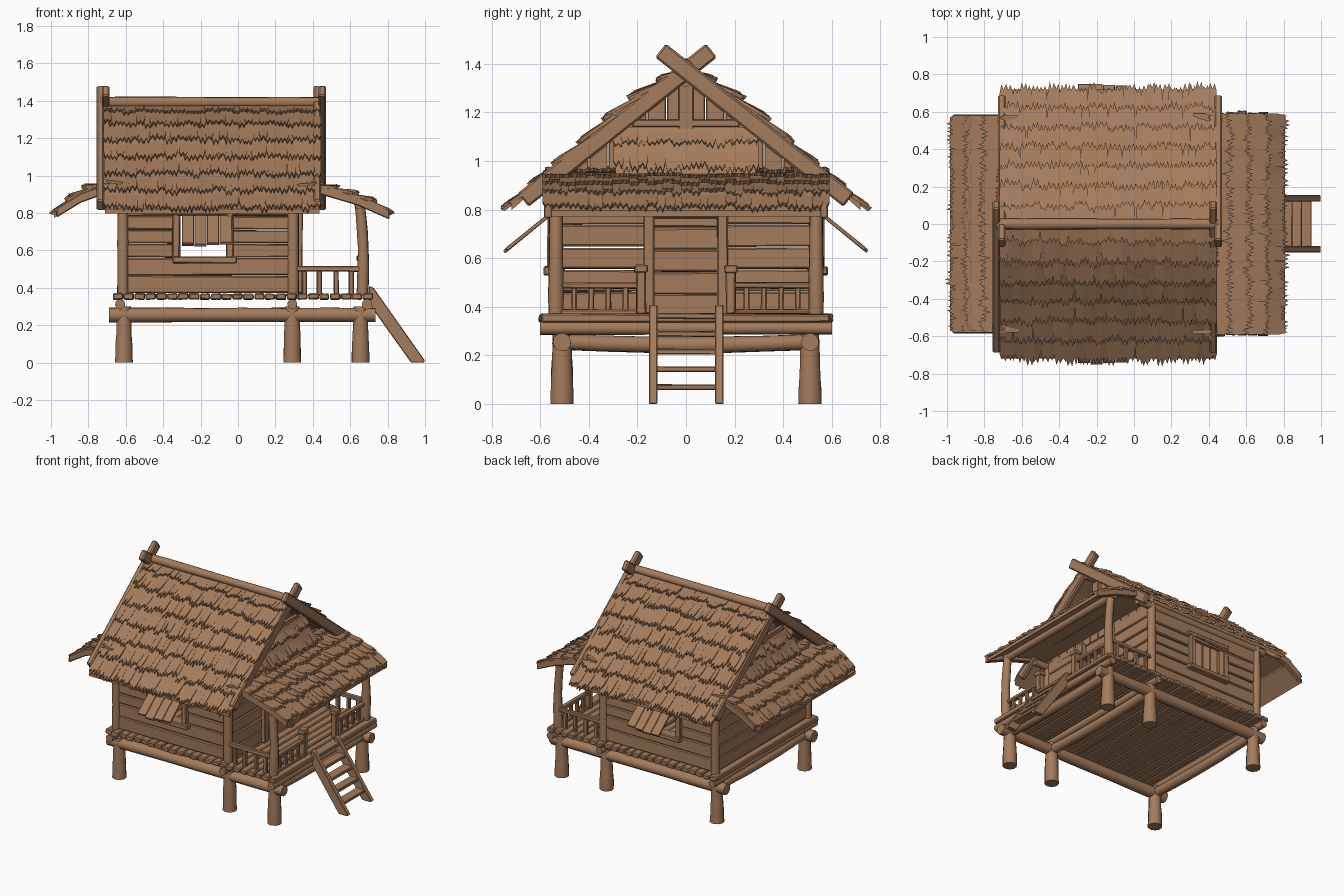
import bpy, bmesh, math, random
from mathutils import Vector as V

if "Cube" in bpy.data.objects:
    bpy.data.objects.remove(bpy.data.objects["Cube"])

random.seed(7)
R = random.uniform
wood = bpy.data.materials.new("warm_brown_wood")
wood.diffuse_color = (0.37, 0.20, 0.107, 1)
wood.use_nodes = True
wood.node_tree.nodes["Principled BSDF"].inputs["Base Color"].default_value = wood.diffuse_color


def finish(bm, name, bevel=0.0, smooth=False):
    bmesh.ops.recalc_face_normals(bm, faces=bm.faces)
    me = bpy.data.meshes.new(name)
    bm.to_mesh(me)
    bm.free()
    me.materials.append(wood)
    ob = bpy.data.objects.new(name, me)
    bpy.context.collection.objects.link(ob)
    if bevel:
        m = ob.modifiers.new("soft_edges", 'BEVEL')
        m.width, m.segments = bevel, 1
    if smooth:
        bpy.ops.object.select_all(action='DESELECT')
        ob.select_set(True)
        bpy.context.view_layer.objects.active = ob
        bpy.ops.object.shade_smooth_by_angle(angle=math.radians(40))


def prism(bm, a, b):
    """Closed solid between two matching outlines."""
    va, vb = [bm.verts.new(p) for p in a], [bm.verts.new(p) for p in b]
    n = len(a)
    bm.faces.new(va)
    bm.faces.new(vb[::-1])
    for i in range(n):
        bm.faces.new((va[i], vb[i], vb[(i + 1) % n], va[(i + 1) % n]))


def box(bm, x0, x1, y0, y1, z0, z1, j=0.0):
    a = [(x0, y0), (x1, y0), (x1, y1), (x0, y1)]
    prism(bm, [(x + R(-j, j), y + R(-j, j), z0 + R(-j, j)) for x, y in a],
          [(x + R(-j, j), y + R(-j, j), z1 + R(-j, j)) for x, y in a])


def log(bm, p, q, r0, r1, bend=(0, 0, 0), sides=10, steps=6):
    """Slightly uneven round log, optionally bowed."""
    p, q, bend = V(p), V(q), V(bend)
    d = (q - p).normalized()
    u = d.orthogonal().normalized()
    w = d.cross(u)
    rings = []
    for i in range(steps + 1):
        t = i / steps
        c = p.lerp(q, t) + bend * math.sin(math.pi * t)
        r = (r0 + (r1 - r0) * t) * R(0.95, 1.05)
        rings.append([bm.verts.new(c + r * (u * math.cos(k * math.tau / sides) + w * math.sin(k * math.tau / sides)))
                      for k in range(sides)])
    bm.faces.new(rings[0])
    bm.faces.new(rings[-1])
    for a, b in zip(rings, rings[1:]):
        for k in range(sides):
            bm.faces.new((a[k], a[(k + 1) % sides], b[(k + 1) % sides], b[k]))


def thatch(name, prof, s0, s1, place, rows, spacing=0.036):
    """Under-sheet plus rows of ragged straw tufts following a roof profile."""
    bm = bmesh.new()
    pts = [V(p) for p in prof]
    lens = [(b - a).length for a, b in zip(pts, pts[1:])]
    total = sum(lens)

    def at(t):
        s = max(t, 0) * total
        for i, l in enumerate(lens):
            if s <= l or i == len(lens) - 1:
                return pts[i].lerp(pts[i + 1], s / l) if s <= l else pts[i + 1] + (pts[i + 1] - pts[i]) * ((s - l) / l)
            s -= l
    top = [(p.x, p.y - 0.02) for p in pts]
    end = at(0.95)
    top[-1] = (end.x, end.y - 0.02)
    outline = top + [(x, z - 0.025) for x, z in reversed(top)]
    prism(bm, [place(x, s0 + 0.01, z) for x, z in outline], [place(x, s1 - 0.01, z) for x, z in outline])
    n = round((s1 - s0) / spacing)
    step = (s1 - s0) / n
    for i in range(rows):
        for k in range(n):
            a = at((i - 0.35) / rows)
            b = at((i + 1 + R(-0.22, 0.08)) / rows)
            d = (b - a).normalized()
            nrm = V((-d.y, d.x))
            a, b = a - nrm * 0.02, b + nrm * R(-0.004, 0.010)
            w = step * 0.62
            c = min(max(s0 + (k + 0.5) * step + R(-.008, .008), s0 + w), s1 - w)
            shape = [(0, -w), (R(.6, .75), -w), (R(.9, 1), -.5 * w), (R(.7, .82), 0),
                     (R(.92, 1), .5 * w), (R(.6, .75), w), (0, w)]
            up = [(a.lerp(b, f), c + s) for f, s in shape]
            prism(bm, [place(p.x, s, p.y) for p, s in up],
                  [place(p.x - nrm.x * .014, s, p.y - nrm.y * .014) for p, s in up])
    finish(bm, name)


# foundation posts and beams
bm = bmesh.new()
for x in (-0.61, 0.29, 0.655):
    for y in (-0.51, 0.51):
        log(bm, (x, y, 0), (x, y, 0.30), 0.05, 0.038, sides=12)
finish(bm, "stilts", smooth=True)
bm = bmesh.new()
for y in (-0.51, 0.51):
    log(bm, (-0.69, y, 0.255), (0.735, y, 0.255), 0.04, 0.037)
for x in (-0.61, 0.29, 0.655):
    log(bm, (x, -0.5, 0.255), (x, 0.5, 0.255), 0.033, 0.033, (0, 0, -0.012))
for x in (-0.63, 0.29, 0.69):
    log(bm, (x, -0.6, 0.312), (x, 0.6, 0.312), 0.027, 0.025)
finish(bm, "floor_beams", smooth=True)

# floor planks
bm = bmesh.new()
for i in range(24):
    x = -0.67 + i * 0.058
    e = R(0, .015)
    box(bm, x + .002, x + .057, -0.605 + e, 0.605 - R(0, .015), 0.337, 0.37, 0.003)
finish(bm, "floor_planks", 0.006)

# upright posts and top plates
bm = bmesh.new()
for y in (-0.535, 0.535):
    for x in (-0.615, 0.295):
        log(bm, (x, y, 0.36), (x, y, 0.92), 0.031, 0.029)
    log(bm, (0.665, y, 0.36), (0.65, y, 0.86), 0.032, 0.028, (0.012, 0, 0))
    log(bm, (-0.68, y, 0.90), (0.42, y, 0.90), 0.025, 0.025)
log(bm, (0.65, -0.57, 0.845), (0.65, 0.57, 0.845), 0.026, 0.026)
log(bm, (-0.7, 0, 1.33), (0.42, 0, 1.33), 0.025, 0.025)
finish(bm, "house_posts", smooth=True)

# wall boards; long walls have window openings
bm = bmesh.new()
zs = [0.37, 0.465, 0.56, 0.635, 0.71, 0.785, 0.89]
for z0, z1 in zip(zs, zs[1:]):
    spans = [(-0.61, -0.31), (-0.05, 0.30)] if 0.55 < z0 < 0.78 else [(-0.61, 0.30)]
    for a, b in spans:
        for s in (-1, 1):
            box(bm, a, b, s * 0.518, s * 0.545, z0 + .002, z1 - .002, 0.003)
for i in range(6):
    z = 0.37 + i * 0.092
    box(bm, -0.625, -0.60, -0.52, 0.52, z + .002, z + .09, 0.003)
    for a, b in ((-0.52, -0.15), (0.15, 0.52)):
        box(bm, 0.29, 0.315, a, b, z + .002, z + .09, 0.003)
    box(bm, 0.285, 0.308, -0.15, 0.15, z - .01, z + .08, 0.003)
finish(bm, "wall_boards", 0.006)

# gable planks
bm = bmesh.new()
for x in (-0.62, 0.29):
    for i in range(-6, 6):
        a, b = i * 0.08 + .002, (i + 1) * 0.08 - .002
        o = [(a, 0.88), (b, 0.88), (b, 1.33 - .8 * abs(b)), (a, 1.33 - .8 * abs(a))]
        prism(bm, [(x, y, z) for y, z in o], [(x + .025, y, z) for y, z in o])
for x in (-0.645, 0.31):
    box(bm, x, x + .03, -0.22, 0.22, 1.14, 1.17)
    box(bm, x, x + .03, -0.03, 0.03, 1.10, 1.35)
finish(bm, "gable_planks", 0.004)

# window frames and propped shutters, front and back
bm = bmesh.new()
for s in (-1, 1):
    for x in (-0.33, -0.043):
        box(bm, x - .02, x + .02, s * 0.505, s * 0.57, 0.55, 0.80, 0.003)
    box(bm, -0.35, -0.005, s * 0.50, s * 0.585, 0.53, 0.565, 0.003)
    box(bm, -0.35, -0.005, s * 0.505, s * 0.57, 0.785, 0.815, 0.003)
finish(bm, "window_frames", 0.006)
bm = bmesh.new()
for s in (-1, 1):
    for i in range(4):
        x, e = -0.30 + i * 0.067, R(-.012, .008)
        o = [(0.56, 0.79), (0.745 + e, 0.64 - e), (0.737 + e, 0.627 - e), (0.552, 0.777)]
        prism(bm, [(x, s * y, z) for y, z in o], [(x + .065, s * y, z) for y, z in o])
finish(bm, "shutters", 0.002)

# door frame and porch railing
bm = bmesh.new()
for s in (-1, 1):
    box(bm, 0.30, 0.345, s * 0.13, s * 0.175, 0.37, 0.90, 0.003)
    box(bm, 0.64, 0.685, s * 0.165, s * 0.205, 0.37, 0.555, 0.003)
    box(bm, 0.635, 0.69, s * 0.158, s * 0.212, 0.54, 0.572, 0.003)
    box(bm, 0.645, 0.68, s * 0.20, s * 0.52, 0.475, 0.50, 0.003)
    box(bm, 0.645, 0.68, s * 0.20, s * 0.52, 0.37, 0.39, 0.003)
    for y in (0.25, 0.32, 0.39, 0.46):
        box(bm, 0.651, 0.674, s * y - .012, s * y + .012, 0.38, 0.485, 0.002)
    box(bm, 0.31, 0.66, s * 0.525, s * 0.555, 0.488, 0.515, 0.003)
    for x in (0.355, 0.435, 0.525, 0.605):
        box(bm, x - .014, x + .014, s * 0.528, s * 0.552, 0.36, 0.50, 0.002)
box(bm, 0.30, 0.34, -0.17, 0.17, 0.765, 0.80, 0.003)
finish(bm, "door_frame_and_railing", 0.005)

# ladder
bm = bmesh.new()
o = [(0.70, 0.41), (0.725, 0.40), (1.0, 0.01), (0.995, 0), (0.925, 0), (0.70, 0.315)]
for y in (-0.152, 0.12):
    prism(bm, [(x, y, z) for x, z in o], [(x, y + .034, z) for x, z in o])
for i in range(5):
    z = 0.07 + i * 0.073
    x = 0.915 - i * 0.0515
    box(bm, x - .035, x + .035, -0.125, 0.127, z - .011, z + .011, 0.002)
finish(bm, "ladder", 0.004)

# main thatched roof
main = [(0.0, 1.40), (0.15, 1.325), (0.28, 1.235), (0.46, 1.065), (0.58, 0.965), (0.755, 0.81)]
for s, name in ((-1, "front_thatch"), (1, "back_thatch")):
    thatch(name, main, -0.72, 0.445, lambda d, t, z, s=s: (t, s * d, z), 7)

# lean-to roofs and gable thatch at each end
thatch("porch_thatch", [(0.32, 0.975), (0.46, 0.965), (0.70, 0.895), (0.83, 0.80)],
       -0.59, 0.59, lambda d, t, z: (d, t, z), 5)
thatch("rear_lean_to_thatch", [(0.62, 0.985), (0.74, 0.975), (0.87, 0.93), (1.0, 0.80)],
       -0.58, 0.58, lambda d, t, z: (-d, t, z), 4)
thatch("porch_gable_thatch", [(0.335, 1.16), (0.45, 0.95)], -0.30, 0.30, lambda d, t, z: (d, t, z), 2)
thatch("rear_gable_thatch", [(0.635, 1.16), (0.74, 0.95)], -0.30, 0.30, lambda d, t, z: (-d, t, z), 2)

# lean-to edge rafters
bm = bmesh.new()
for s in (-1, 1):
    for pts in ([(0.42, 0.955), (0.64, 0.89), (0.81, 0.815)], [(-0.70, 0.955), (-0.84, 0.905), (-0.97, 0.825)]):
        o = pts + [(x, z - .05) for x, z in reversed(pts)]
        prism(bm, [(x, s * 0.55, z) for x, z in o], [(x, s * 0.585, z) for x, z in o])
finish(bm, "lean_to_rafters", 0.005)

# crossed gable boards and ridge beam
bm = bmesh.new()
for x in (-0.722, 0.437):
    for s in (-1, 1):
        p, q = V((-s * 0.105, 1.455)), V((s * 0.67, 0.84))
        d = (q - p).normalized()
        n = V((-d.y, d.x)) * 0.036
        o = [p + n, q + n, q - n, p - n]
        xa = x + s * 0.014
        prism(bm, [(xa - .02, v.x, v.y) for v in o], [(xa + .02, v.x, v.y) for v in o])
finish(bm, "crossed_gable_boards", 0.008)
bm = bmesh.new()
log(bm, (-0.735, 0, 1.392), (0.455, 0, 1.392), 0.03, 0.028)
finish(bm, "ridge_beam", smooth=True)
